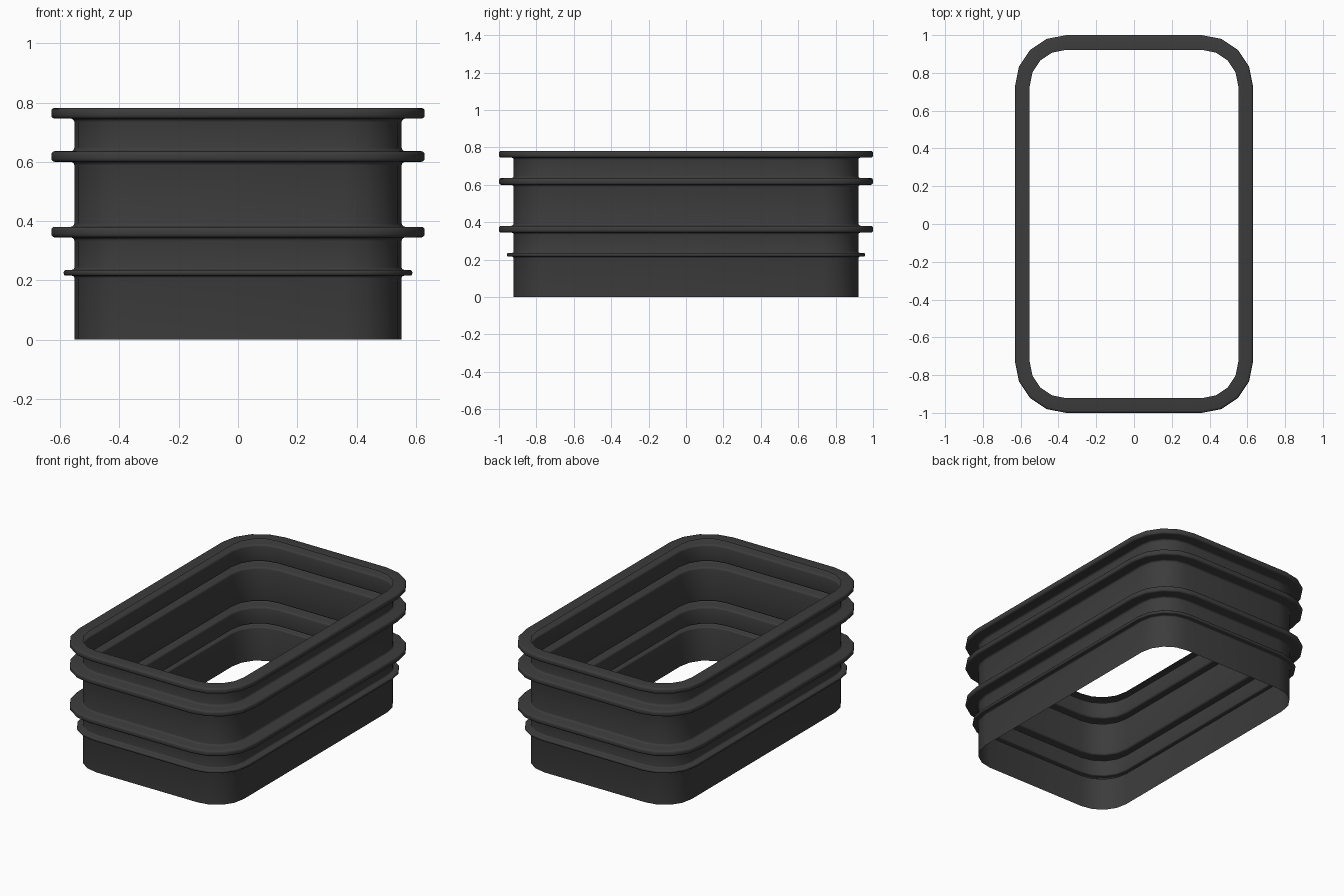
import bpy, bmesh, math
from mathutils import Vector

cube = bpy.data.objects.get("Cube")
if cube:
    bpy.data.objects.remove(cube, do_unlink=True)

# Corner arc centres of the rounded rectangle, and the wall's half width
CX, CY, WALL, SEGMENTS = 0.36, 0.73, 0.552, 4

rubber = bpy.data.materials.new("black_rubber")
rubber.use_nodes = True
colour = (0.045, 0.045, 0.045, 1)
rubber.diffuse_color = colour
bsdf = rubber.node_tree.nodes["Principled BSDF"]
bsdf.inputs["Base Color"].default_value = colour
bsdf.inputs["Roughness"].default_value = 0.7


def rounded(corners, steps=3):
    """Round each inner corner (reach, height, radius) of an open profile."""
    points = [Vector(c[:2]) for c in corners]
    path = [points[0]]
    for i in range(1, len(points) - 1):
        p, r = points[i], corners[i][2]
        a = p + (points[i - 1] - p).normalized() * r
        b = p + (points[i + 1] - p).normalized() * r
        centre = a + b - p
        for k in range(steps + 1):
            t = k / steps * math.pi / 2
            path.append(centre + (a - centre) * math.cos(t) + (b - centre) * math.sin(t))
    return path + [points[-1]]


def outline(reach):
    """Rounded rectangle whose sides lie at the given half width."""
    radius = reach - CX
    ring = []
    for quarter, (sx, sy) in enumerate([(1, 1), (-1, 1), (-1, -1), (1, -1)]):
        for k in range(SEGMENTS + 1):
            a = (quarter + k / SEGMENTS) * math.pi / 2
            ring.append((sx * CX + radius * math.cos(a), sy * CY + radius * math.sin(a)))
    return ring


# Wall profile: each rib folds out of the thin sheet and back in
ribs = [(0.216, 0.236, 0.588, 0.008), (0.345, 0.381, 0.63, 0.012), (0.6, 0.636, 0.63, 0.012)]
corners = [(WALL, 0, 0)]
for low, high, reach, r in ribs:
    corners += [(WALL, low, r), (reach, low, r), (reach, high, r), (WALL, high, r)]

# Top rim: folds out and ends at its inner lip
corners += [(WALL, 0.746, 0.012), (0.63, 0.746, 0.012), (0.63, 0.782, 0.012), (WALL, 0.782, 0)]

# Sweep the profile around the outline
bm = bmesh.new()
rings = [[bm.verts.new((x, y, p.y)) for x, y in outline(p.x)] for p in rounded(corners)]
for lower, upper in zip(rings, rings[1:]):
    n = len(lower)
    for i in range(n):
        j = (i + 1) % n
        bm.faces.new((lower[i], lower[j], upper[j], upper[i]))
mesh = bpy.data.meshes.new("ribbed_sleeve")
bm.to_mesh(mesh)
bm.free()

sleeve = bpy.data.objects.new("ribbed_sleeve", mesh)
bpy.context.collection.objects.link(sleeve)
mesh.materials.append(rubber)
bpy.ops.object.select_all(action="DESELECT")
sleeve.select_set(True)
bpy.context.view_layer.objects.active = sleeve
bpy.ops.object.shade_smooth_by_angle(angle=math.radians(35))
